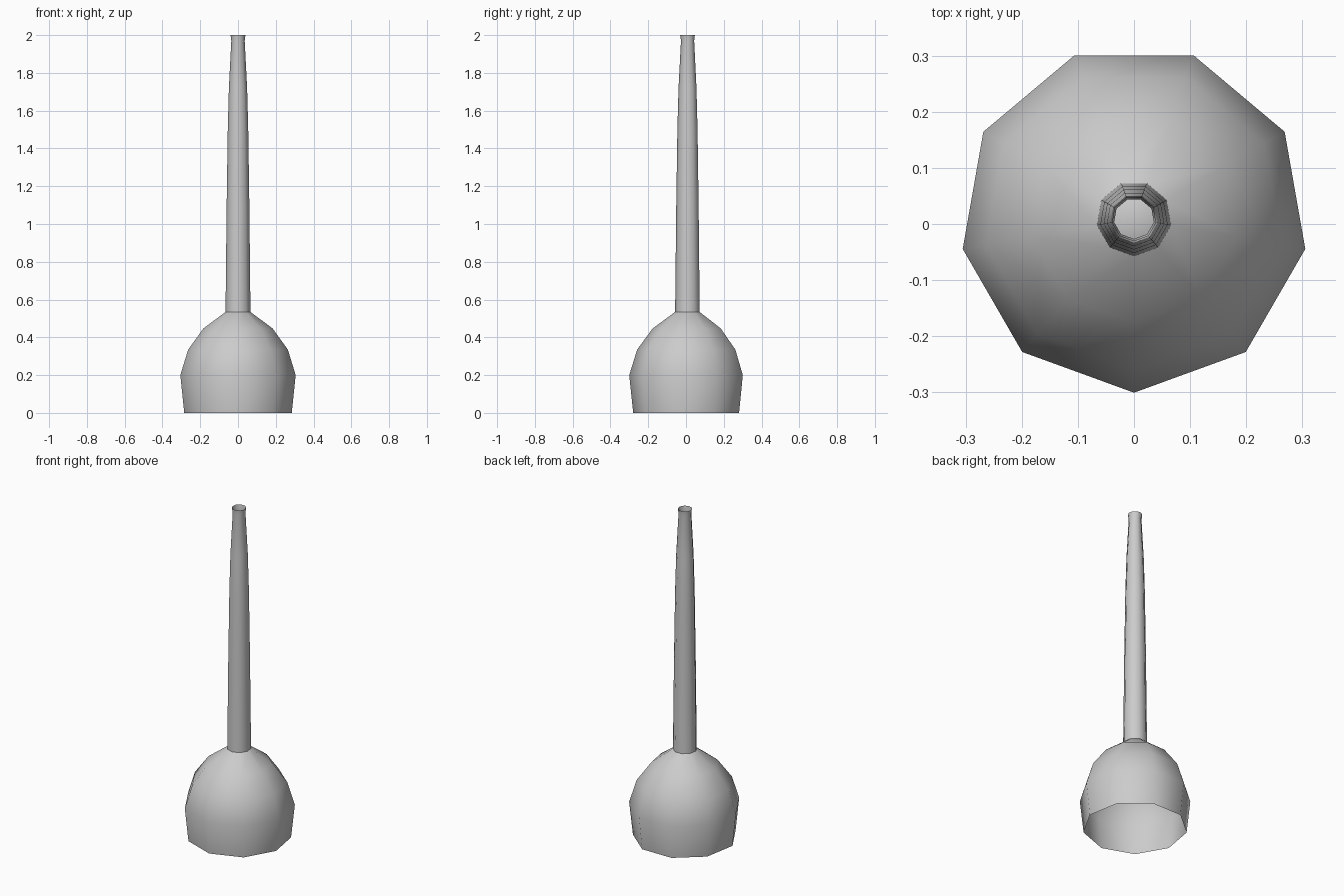
import bpy, bmesh, math

if "Cube" in bpy.data.objects:
    bpy.data.objects.remove(bpy.data.objects["Cube"])

SIDES = 9
CENTRE_Y = 0.0094


def lathe(name, profile, apex=None):
    """Nine-sided turned shell from (radius, z) points, optional closing tip."""
    bm = bmesh.new()
    rings = []
    for r, z in profile:
        ring = []
        for i in range(SIDES):
            a = -math.pi / 2 + i * math.tau / SIDES
            ring.append(bm.verts.new((r * math.cos(a), CENTRE_Y + r * math.sin(a), z)))
        rings.append(ring)
    for lo, hi in zip(rings, rings[1:]):
        for i in range(SIDES):
            j = (i + 1) % SIDES
            bm.faces.new((lo[i], lo[j], hi[j], hi[i]))
    if apex is not None:
        tip = bm.verts.new((0, CENTRE_Y, apex))
        for i in range(SIDES):
            bm.faces.new((rings[-1][i], rings[-1][(i + 1) % SIDES], tip))
    for f in bm.faces:
        f.smooth = True
    mesh = bpy.data.meshes.new(name)
    bm.to_mesh(mesh)
    bm.free()
    obj = bpy.data.objects.new(name, mesh)
    bpy.context.collection.objects.link(obj)
    return obj


# Hollow domed cup, open underneath
lathe("cup", [(0.289, 0), (0.31, 0.2), (0.268, 0.335), (0.186, 0.447),
              (0.066, 0.535)], apex=0.565)

# Slim tapering handle tube with flared open lip
lathe("handle", [(0.067, 0.535), (0.061, 1.1), (0.055, 1.5), (0.049, 1.72),
                 (0.036, 1.97), (0.040, 2.0)])
